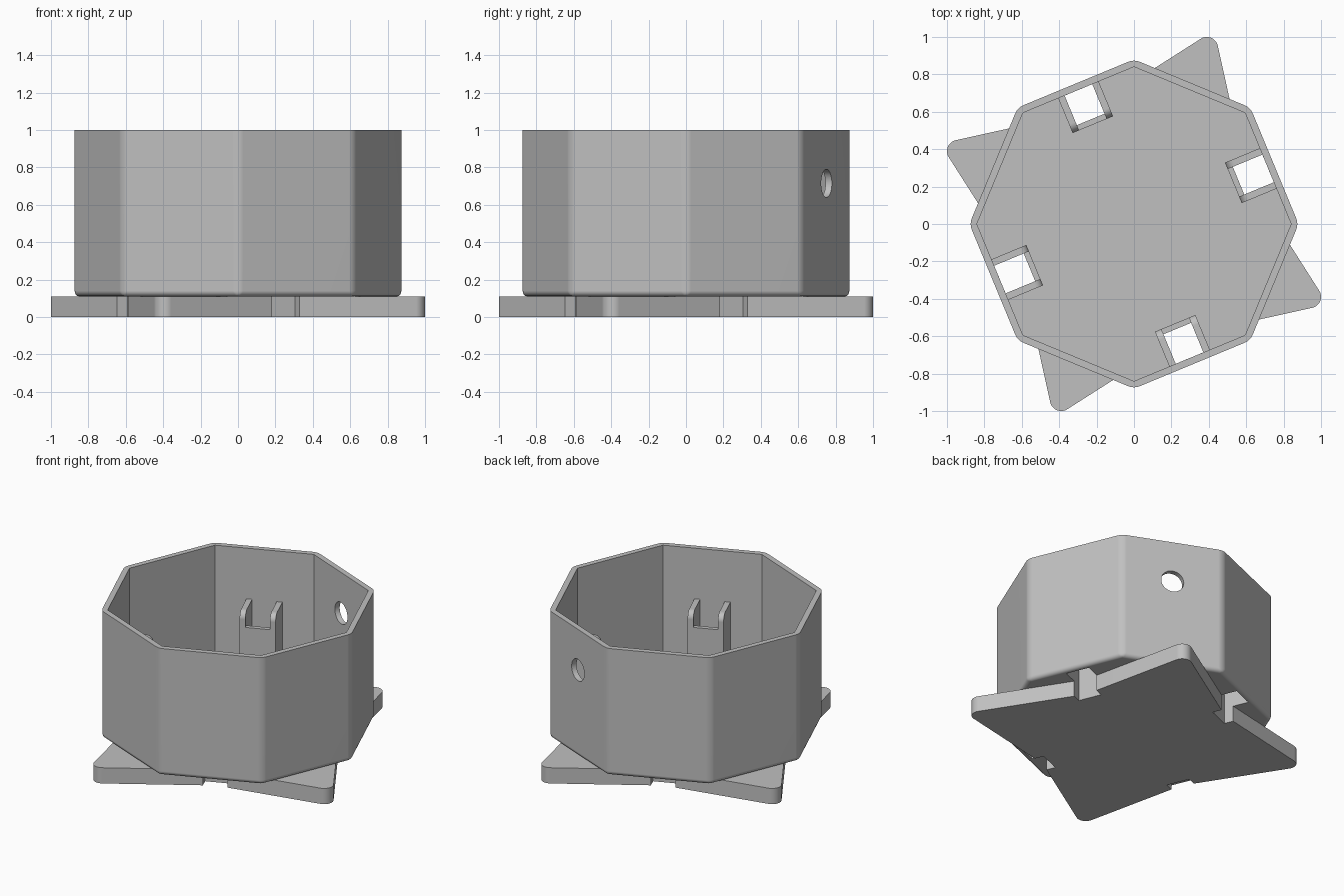
import bpy, bmesh, math
from mathutils import Vector

if "Cube" in bpy.data.objects:
    bpy.data.objects.remove(bpy.data.objects["Cube"])

grey = bpy.data.materials.new("plain grey")
grey.diffuse_color = (0.53, 0.53, 0.53, 1)
grey.use_nodes = True
grey.node_tree.nodes["Principled BSDF"].inputs["Base Color"].default_value = grey.diffuse_color

PLATE_TOP, FLOOR, TOP = 0.11, 0.15, 1.0
SLOT, SLOT_IN, WALL_IN = 0.08, 0.605, 0.776
UP = Vector((0, 0, 1))


def axes(deg):
    """Outward and sideways directions for a wall facing deg."""
    a = math.radians(deg)
    return Vector((math.cos(a), math.sin(a), 0)), Vector((-math.sin(a), math.cos(a), 0))


def extrude(name, points, vec, bevel_outer=0):
    """Solid made by sweeping a flat outline along a vector."""
    bm = bmesh.new()
    face = bm.faces.new([bm.verts.new(p) for p in points])
    out = bmesh.ops.extrude_face_region(bm, geom=[face])
    moved = [v for v in out["geom"] if isinstance(v, bmesh.types.BMVert)]
    bmesh.ops.translate(bm, verts=moved, vec=vec)
    bmesh.ops.recalc_face_normals(bm, faces=bm.faces)
    if bevel_outer:
        edges = [e for e in bm.edges if not all(v in moved for v in e.verts)]
        bmesh.ops.bevel(bm, geom=edges, offset=bevel_outer, segments=4,
                        profile=0.5, affect='EDGES')
    me = bpy.data.meshes.new(name)
    bm.to_mesh(me)
    bm.free()
    me.materials.append(grey)
    ob = bpy.data.objects.new(name, me)
    bpy.context.collection.objects.link(ob)
    return ob


def cut(target, cutter):
    bpy.context.view_layer.objects.active = target
    mod = target.modifiers.new("cut", 'BOOLEAN')
    mod.operation, mod.solver, mod.object = 'DIFFERENCE', 'EXACT', cutter
    bpy.ops.object.modifier_apply(modifier=mod.name)
    bpy.data.objects.remove(cutter)


def octagon(r, z):
    return [Vector((r * math.cos(k * math.pi / 4), r * math.sin(k * math.pi / 4), z))
            for k in range(8)]


def smooth(ob):
    bpy.ops.object.select_all(action='DESELECT')
    ob.select_set(True)
    bpy.context.view_layer.objects.active = ob
    bpy.ops.object.shade_smooth_by_angle(angle=math.radians(30))
    mod = ob.modifiers.new("even shading", 'WEIGHTED_NORMAL')
    mod.keep_sharp = True


# four-pointed foot plate with rounded tips and a slot in each side
tip, fillet, lean = 1.122, 0.06, math.tan(math.radians(10))
valley = tip * math.cos(math.pi / 4) * (1 - lean)
mouth = valley + SLOT * lean
outline = []
for k in range(4):
    n, t = axes(22.5 + 90 * k)
    outline += [n * mouth - t * SLOT, n * SLOT_IN - t * SLOT,
                n * SLOT_IN + t * SLOT, n * mouth + t * SLOT]
    corner = 67.5 + 90 * k
    centre = axes(corner)[0] * (tip - fillet / math.sin(math.radians(35)))
    outline += [centre + axes(corner - 55 + 110 * i / 10)[0] * fillet for i in range(11)]
plate = extrude("foot_plate", outline, UP * PLATE_TOP)

# open eight-sided box with softened outer edges
box = extrude("octagon_box", octagon(0.88, PLATE_TOP), UP * (TOP - PLATE_TOP), 0.03)
cut(box, extrude("cavity_cutter", octagon(0.84, FLOOR), UP))

# slots through the floor
for k in range(4):
    n, t = axes(22.5 + 90 * k)
    pts = [n * a + t * b for a, b in ((SLOT_IN, -SLOT), (WALL_IN, -SLOT),
                                      (WALL_IN, SLOT), (SLOT_IN, SLOT))]
    cut(box, extrude("slot_cutter", [p + UP * 0.05 for p in pts], UP * 0.2))

# round cable hole in one wall
n, t = axes(67.5)
ring = [n * 0.7 + UP * 0.715 + (t * math.cos(a) + UP * math.sin(a)) * 0.075
        for a in (2 * math.pi * i / 40 for i in range(40))]
cut(box, extrude("hole_cutter", ring, n * 0.3))

# clip sockets: two rounded side arms and a lower front panel on four walls
FRONT, ARM_TOP, R = 0.575, 0.645, 0.05
profile = [(FRONT, 0.13), (0.785, 0.13), (0.785, ARM_TOP)]
profile += [(FRONT + R - R * math.sin(a), ARM_TOP - R + R * math.cos(a))
            for a in (math.pi / 2 * i / 8 for i in range(9))]
parts = [plate, box]
for k in range(4):
    n, t = axes(22.5 + 90 * k)
    for side in (-1, 1):
        pts = [n * a + UP * z + t * side * SLOT for a, z in profile]
        parts.append(extrude("clip_arm", pts, t * side * 0.037))
    panel = [n * a + UP * z - t * SLOT for a, z in
             ((FRONT, 0.13), (SLOT_IN, 0.13), (SLOT_IN, 0.54), (FRONT, 0.54))]
    parts.append(extrude("clip_panel", panel, t * 2 * SLOT))

for ob in parts:
    smooth(ob)
